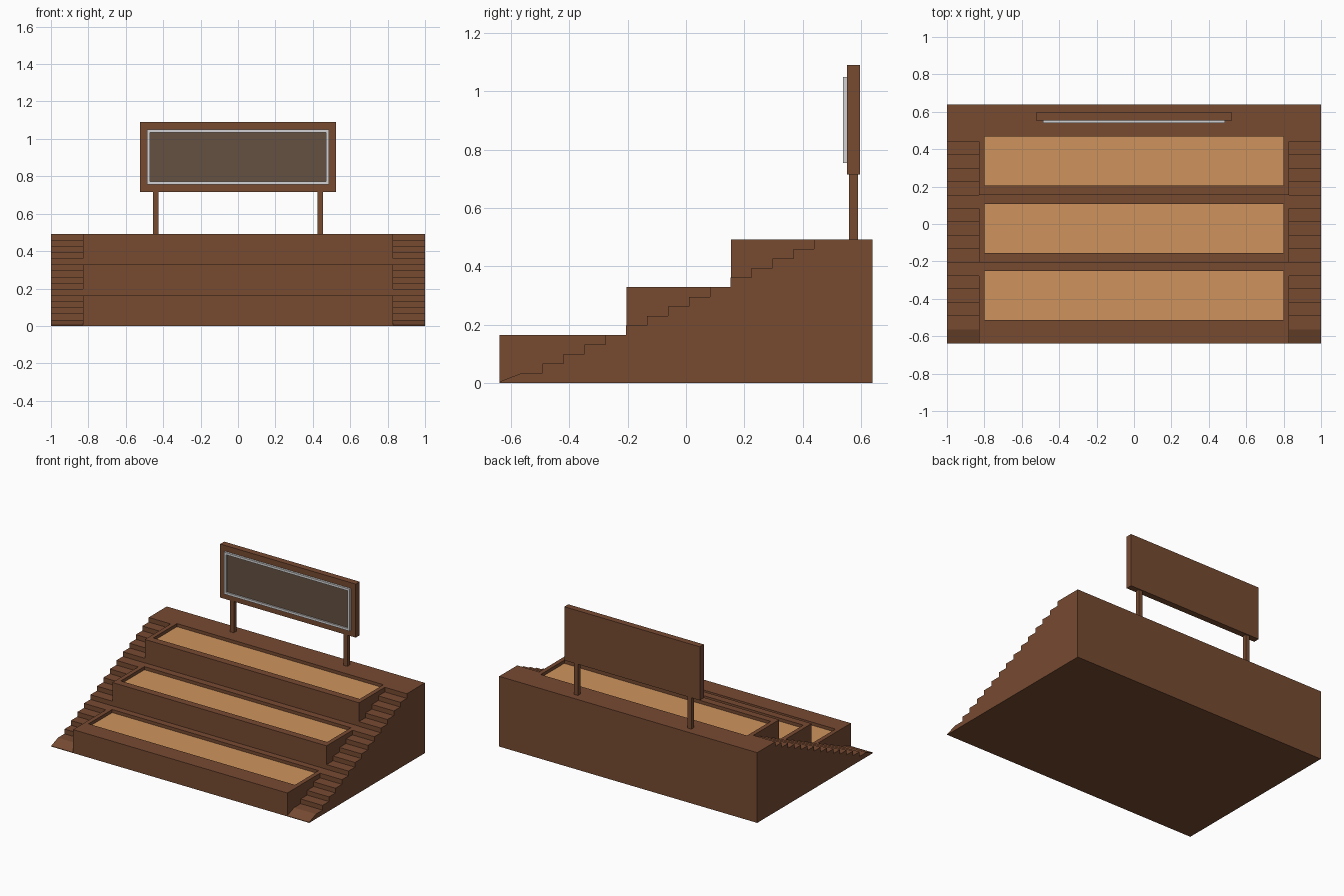
import bpy, bmesh

if "Cube" in bpy.data.objects:
    bpy.data.objects.remove(bpy.data.objects["Cube"])


def material(name, rgb):
    m = bpy.data.materials.new(name)
    m.diffuse_color = (*rgb, 1)
    m.use_nodes = True
    m.node_tree.nodes["Principled BSDF"].inputs["Base Color"].default_value = m.diffuse_color
    return m


BROWN = material("brown wood", (0.185, 0.07, 0.031))
SAND = material("pale sand", (0.62, 0.295, 0.11))
GREY = material("light grey", (0.65, 0.65, 0.66))
DARK = material("dark panel", (0.13, 0.08, 0.052))


def finish(name, bm, mat):
    bmesh.ops.recalc_face_normals(bm, faces=bm.faces)
    me = bpy.data.meshes.new(name)
    bm.to_mesh(me)
    bm.free()
    me.materials.append(mat)
    ob = bpy.data.objects.new(name, me)
    bpy.context.collection.objects.link(ob)
    return ob


def prism(name, profile, x0, x1, mat):
    """Extrude a (y, z) profile along x."""
    bm = bmesh.new()
    f = bm.faces.new([bm.verts.new((x0, y, z)) for y, z in profile])
    ext = bmesh.ops.extrude_face_region(bm, geom=[f])["geom"]
    bmesh.ops.translate(bm, vec=(x1 - x0, 0, 0),
                        verts=[v for v in ext if isinstance(v, bmesh.types.BMVert)])
    return finish(name, bm, mat)


def box(name, x0, x1, y0, y1, z0, z1, mat):
    return prism(name, [(y0, z0), (y1, z0), (y1, z1), (y0, z1)], x0, x1, mat)


FRONT, BACK, TOP = -0.64, 0.64, 0.492
RISE, RUN = TOP / 15, 0.0717
TIERS = [(FRONT, 5 * RISE), (-0.205, 10 * RISE), (0.155, TOP)]

# Three-tier terrace between the stairs
profile = [(BACK, 0), (FRONT, 0)]
for i, (y, z) in enumerate(TIERS):
    profile.append((y, z))
    profile.append((TIERS[i + 1][0] if i < 2 else BACK, z))
terrace = prism("terrace", profile, -0.83, 0.83, BROWN)

# Recessed sand beds, one per tier
for i, ((_, z), y0) in enumerate(zip(TIERS, (-0.512, -0.155, 0.205))):
    y1 = y0 + 0.262
    cutter = box(f"bed_cutter_{i}", -0.8, 0.8, y0, y1, z - 0.03, z + 0.02, BROWN)
    cutter.hide_render = True
    cutter.hide_viewport = True
    cut = terrace.modifiers.new("bed", 'BOOLEAN')
    cut.operation, cut.solver, cut.object = 'DIFFERENCE', 'EXACT', cutter
    box(f"sand_bed_{i}", -0.8, 0.8, y0, y1, z - 0.03, z - 0.022, SAND)

# Side stairs with a sloped first step
steps = [(BACK, 0), (FRONT, 0), (FRONT, 0.004), (-0.565, RISE)]
for k in range(14):
    y = -0.492 + k * RUN
    steps += [(y, (k + 1) * RISE), (y, (k + 2) * RISE)]
steps.append((BACK, TOP))
for side, x0 in (("left", -1.0), ("right", 0.83)):
    prism(f"{side}_stairs", steps, x0, x0 + 0.17, BROWN)

# Sign board on two posts
box("sign_board", -0.525, 0.525, 0.553, 0.597, 0.715, 1.09, BROWN)
for side, x in (("left", -0.44), ("right", 0.44)):
    box(f"{side}_post", x - 0.015, x + 0.015, 0.56, 0.59, TOP, 0.715, BROWN)

# Dark panel and raised grey frame
box("sign_panel", -0.472, 0.472, 0.549, 0.553, 0.768, 1.037, DARK)
for side, z in (("bottom", 0.755), ("top", 1.034)):
    box(f"{side}_frame_bar", -0.487, 0.487, 0.539, 0.553, z, z + 0.016, GREY)
for side, x in (("left", -0.487), ("right", 0.471)):
    box(f"{side}_frame_bar", x, x + 0.016, 0.539, 0.553, 0.771, 1.034, GREY)
